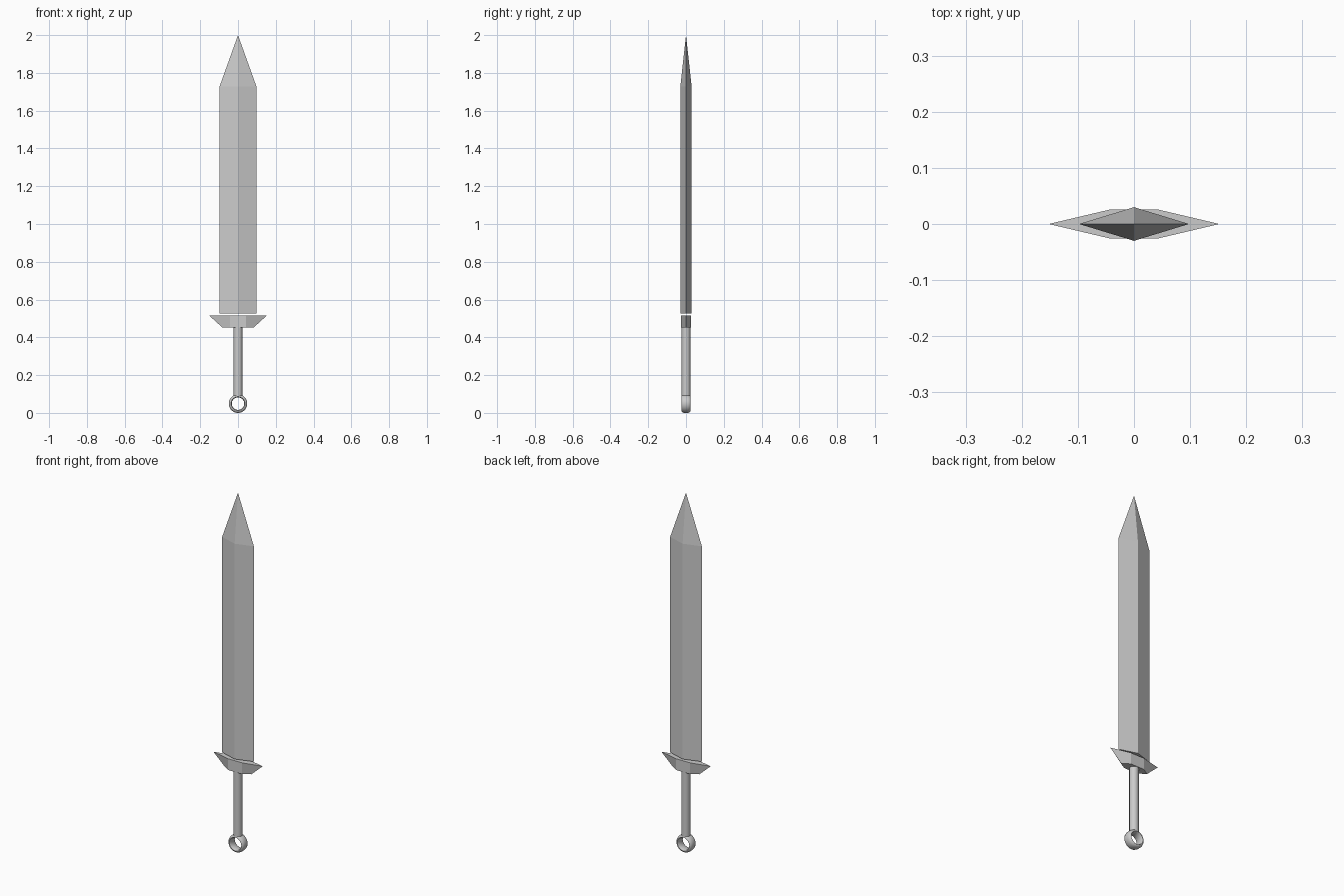
import bpy, bmesh, math

if "Cube" in bpy.data.objects:
    bpy.data.objects.remove(bpy.data.objects["Cube"])


def finish(name, bm):
    bmesh.ops.recalc_face_normals(bm, faces=bm.faces)
    me = bpy.data.meshes.new(name)
    bm.to_mesh(me)
    bm.free()
    ob = bpy.data.objects.new(name, me)
    bpy.context.collection.objects.link(ob)
    return ob


def loft(name, loops, caps=True, closed=False):
    """Skin a list of equal-length vertex loops."""
    bm = bmesh.new()
    rings = [[bm.verts.new(p) for p in loop] for loop in loops]
    pairs = list(zip(rings, rings[1:]))
    if closed:
        pairs.append((rings[-1], rings[0]))
    n = len(rings[0])
    for a, b in pairs:
        for i in range(n):
            j = (i + 1) % n
            bm.faces.new((a[i], a[j], b[j], b[i]))
    if caps:
        bm.faces.new(rings[0])
        bm.faces.new(rings[-1])
    bmesh.ops.remove_doubles(bm, verts=bm.verts, dist=1e-6)
    return finish(name, bm)


def smooth(ob, angle):
    bpy.ops.object.select_all(action='DESELECT')
    ob.select_set(True)
    bpy.context.view_layer.objects.active = ob
    bpy.ops.object.shade_smooth_by_angle(angle=math.radians(angle))


def diamond(w, d, z):
    return [(w, 0, z), (0, d, z), (-w, 0, z), (0, -d, z)]


def guard_section(tip, flat, d, z):
    return [(tip, 0, z), (flat, d, z), (-flat, d, z),
            (-tip, 0, z), (-flat, -d, z), (flat, -d, z)]


# Blade: diamond section, tapering to a point
blade = loft("blade", [diamond(0.098, 0.03, 0.526), diamond(0.098, 0.03, 1.727)], caps=False)
bm = bmesh.new()
bm.from_mesh(blade.data)
top = [e for e in bm.edges if all(v.co.z > 1.7 for v in e.verts)]
bottom = [e for e in bm.edges if all(v.co.z < 0.6 for v in e.verts)]
tip = bm.verts.new((0, 0, 2.0))
for e in top:
    bm.faces.new((*e.verts, tip))
bmesh.ops.contextual_create(bm, geom=bottom)
bmesh.ops.recalc_face_normals(bm, faces=bm.faces)
bm.to_mesh(blade.data)
bm.free()

# Guard: six-sided section, flaring upward
loft("guard", [guard_section(0.083, 0.042, 0.026, 0.452),
               guard_section(0.152, 0.042, 0.026, 0.515)])

# Grip: slim round rod
N = 16
grip = loft("grip", [[(0.0235 * math.cos(2 * math.pi * i / N),
                       0.0235 * math.sin(2 * math.pi * i / N), z)
                      for i in range(N)] for z in (0.09, 0.453)])
smooth(grip, 40)

# Pommel ring: wide rounded band swept around the y axis
section = [(0.033, -0.018), (0.033, 0.018), (0.037, 0.024), (0.041, 0.024),
           (0.046, 0.019), (0.049, 0.010), (0.049, -0.010), (0.046, -0.019),
           (0.041, -0.024), (0.037, -0.024)]
M = 32
ring = loft("pommel_ring", [[(r * math.cos(2 * math.pi * k / M), y,
                              0.049 + r * math.sin(2 * math.pi * k / M))
                             for r, y in section] for k in range(M)],
            caps=False, closed=True)
smooth(ring, 50)
